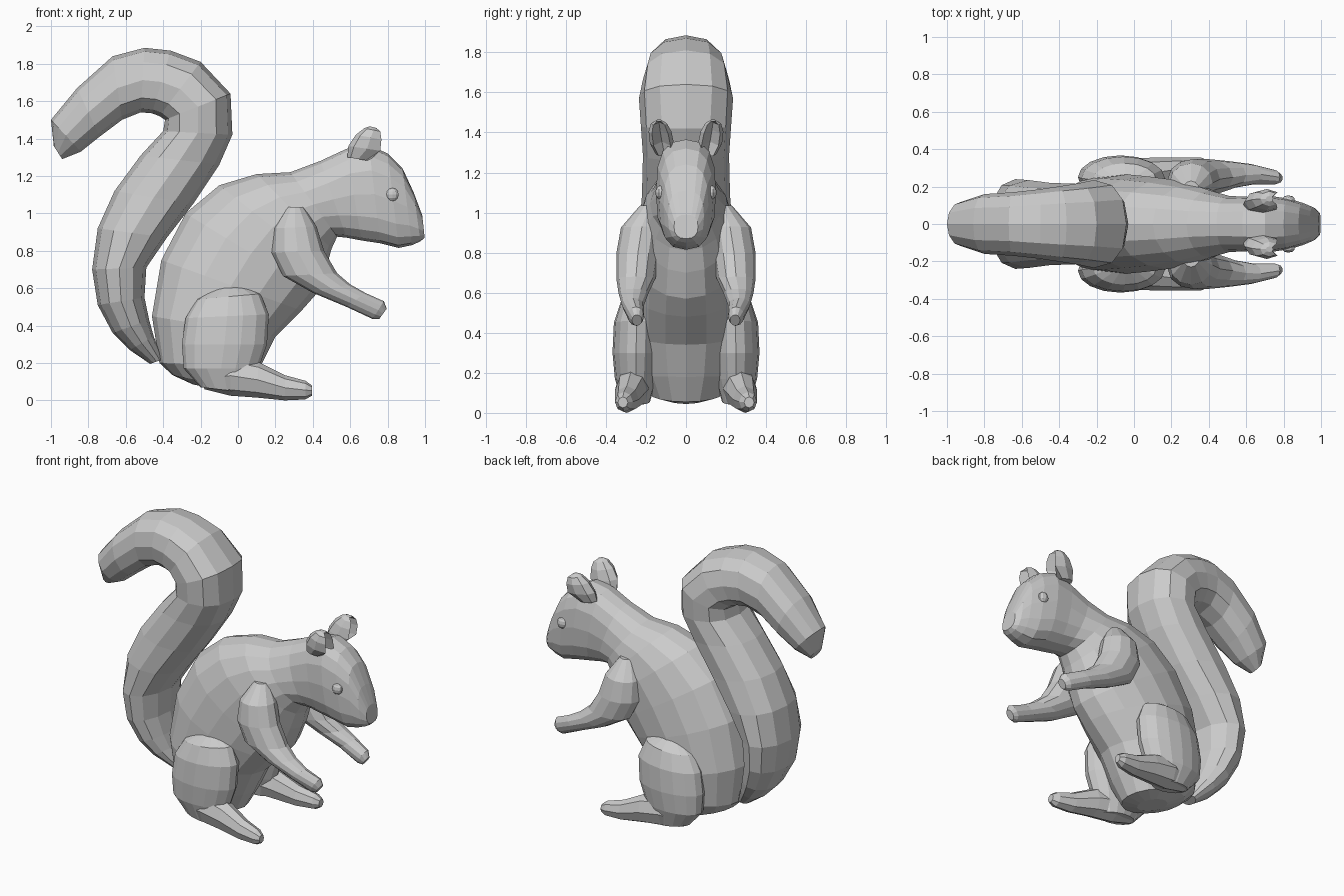
import bpy, bmesh, math
from mathutils import Vector


def finish(name, bm, mirror):
    bmesh.ops.recalc_face_normals(bm, faces=bm.faces)
    mesh = bpy.data.meshes.new(name)
    bm.to_mesh(mesh)
    bm.free()
    ob = bpy.data.objects.new(name, mesh)
    bpy.context.collection.objects.link(ob)
    if mirror:
        m = ob.modifiers.new("Mirror", 'MIRROR')
        m.use_axis = (False, True, False)
        m.use_mirror_merge = False
    return ob


def power(v, p):
    return math.copysign(abs(v) ** p, v)


# Loft of elliptical rings; each ring spans two profile points (ax, az)-(bx, bz),
# centred at depth y with half width w. An optional last value below 1 makes the
# ring boxier. dent pulls in the b side of inner rings.
def loft(name, rings, sides=12, mirror=False, dent=None):
    bm = bmesh.new()
    loops = []
    for k, (ax, az, bx, bz, y, w, *box) in enumerate(rings):
        p = box[0] if box else 1
        c = Vector(((ax + bx) / 2, y, (az + bz) / 2))
        u = Vector(((ax - bx) / 2, 0, (az - bz) / 2))
        loop = []
        for i in range(sides):
            t = 2 * math.pi * i / sides
            s = dent if dent is not None and i == sides // 2 and 0 < k < len(rings) - 1 else 1
            co = c + u * power(math.cos(t), p) * s
            co.y += w * power(math.sin(t), p)
            loop.append(bm.verts.new(co))
        loops.append(loop)
    for p, q in zip(loops, loops[1:]):
        for i in range(sides):
            j = (i + 1) % sides
            bm.faces.new((p[i], p[j], q[j], q[i]))
    bm.faces.new(loops[0])
    bm.faces.new(loops[-1])
    return finish(name, bm, mirror)


# Torso, neck and head
loft("body_and_head", [
    (-0.24, 0.085, -0.05, 0.045, 0, 0.09),
    (-0.35, 0.135, 0.05, 0.055, 0, 0.18),
    (-0.42, 0.20, 0.12, 0.18, 0, 0.235),
    (-0.46, 0.45, 0.20, 0.34, 0, 0.265),
    (-0.41, 0.75, 0.34, 0.48, 0, 0.265),
    (-0.28, 1.00, 0.42, 0.57, 0, 0.255),
    (-0.10, 1.15, 0.47, 0.70, 0, 0.24),
    (0.10, 1.21, 0.50, 0.81, 0, 0.215),
    (0.28, 1.22, 0.53, 0.875, 0, 0.18),
    (0.44, 1.28, 0.58, 0.87, 0, 0.15, 0.9),
    (0.58, 1.345, 0.66, 0.855, 0, 0.145, 0.8),
    (0.70, 1.365, 0.76, 0.84, 0, 0.15, 0.75),
    (0.80, 1.32, 0.86, 0.815, 0, 0.135, 0.75),
    (0.88, 1.24, 0.93, 0.83, 0, 0.112, 0.75),
    (0.94, 1.11, 0.975, 0.85, 0, 0.09, 0.75),
    (0.985, 0.99, 0.998, 0.87, 0, 0.06, 0.8),
], sides=16)

# Tail
loft("tail", [
    (-0.47, 0.195, -0.40, 0.22, 0, 0.05),
    (-0.58, 0.27, -0.45, 0.34, 0, 0.13),
    (-0.67, 0.36, -0.475, 0.43, 0, 0.18),
    (-0.75, 0.51, -0.50, 0.55, 0, 0.22),
    (-0.78, 0.70, -0.49, 0.71, 0, 0.24),
    (-0.75, 0.92, -0.38, 0.87, 0, 0.235, 0.9),
    (-0.66, 1.12, -0.24, 1.05, 0, 0.22, 0.9),
    (-0.52, 1.31, -0.10, 1.26, 0, 0.215, 0.9),
    (-0.40, 1.44, -0.03, 1.42, 0, 0.225, 0.9),
    (-0.39, 1.50, -0.04, 1.64, 0, 0.235, 0.85),
    (-0.42, 1.52, -0.20, 1.81, 0, 0.215, 0.85),
    (-0.46, 1.535, -0.36, 1.87, 0, 0.20, 0.85),
    (-0.52, 1.54, -0.50, 1.885, 0, 0.185, 0.85),
    (-0.62, 1.50, -0.67, 1.84, 0, 0.17, 0.9),
    (-0.74, 1.41, -0.86, 1.67, 0, 0.16, 0.9),
    (-0.84, 1.33, -1.00, 1.50, 0, 0.12),
    (-0.94, 1.29, -0.985, 1.36, 0, 0.05),
])

# Arms with paws
loft("arm", [
    (0.26, 1.035, 0.35, 1.035, 0.18, 0.05),
    (0.19, 0.92, 0.42, 0.93, 0.22, 0.105),
    (0.18, 0.79, 0.46, 0.80, 0.24, 0.108),
    (0.24, 0.665, 0.53, 0.68, 0.25, 0.098),
    (0.40, 0.575, 0.60, 0.62, 0.262, 0.075),
    (0.58, 0.50, 0.68, 0.575, 0.265, 0.055),
    (0.72, 0.435, 0.78, 0.53, 0.25, 0.04),
    (0.755, 0.435, 0.795, 0.49, 0.245, 0.025),
], mirror=True)

# Thighs and feet
loft("thigh", [
    (-0.12, 0.60, 0.03, 0.61, 0.22, 0.04),
    (-0.22, 0.54, 0.12, 0.57, 0.235, 0.09),
    (-0.28, 0.44, 0.165, 0.46, 0.245, 0.115),
    (-0.30, 0.30, 0.155, 0.30, 0.25, 0.117),
    (-0.29, 0.17, 0.11, 0.17, 0.25, 0.105),
    (-0.20, 0.07, 0.06, 0.04, 0.25, 0.07),
], sides=16, mirror=True)
loft("foot", [
    (-0.20, 0.16, -0.18, 0.06, 0.25, 0.06),
    (-0.04, 0.24, -0.04, 0.025, 0.26, 0.09),
    (0.11, 0.205, 0.10, 0.015, 0.275, 0.08),
    (0.25, 0.135, 0.25, 0.0, 0.295, 0.06),
    (0.36, 0.105, 0.36, 0.005, 0.31, 0.045),
    (0.395, 0.08, 0.395, 0.025, 0.315, 0.025),
], sides=8, mirror=True)

# Ears, cupped towards the front
loft("ear", [
    (0.585, 1.30, 0.70, 1.28, 0.105, 0.045),
    (0.59, 1.36, 0.79, 1.33, 0.12, 0.06),
    (0.63, 1.42, 0.79, 1.39, 0.13, 0.057),
    (0.675, 1.455, 0.775, 1.435, 0.135, 0.04),
    (0.705, 1.465, 0.745, 1.455, 0.135, 0.015),
], sides=8, mirror=True, dent=-0.6)

# Eyes
eye = bmesh.new()
bmesh.ops.create_uvsphere(eye, u_segments=10, v_segments=6, radius=0.036)
bmesh.ops.scale(eye, vec=(1, 0.7, 1), verts=eye.verts)
bmesh.ops.translate(eye, vec=(0.825, 0.128, 1.10), verts=eye.verts)
finish("eye", eye, True)
